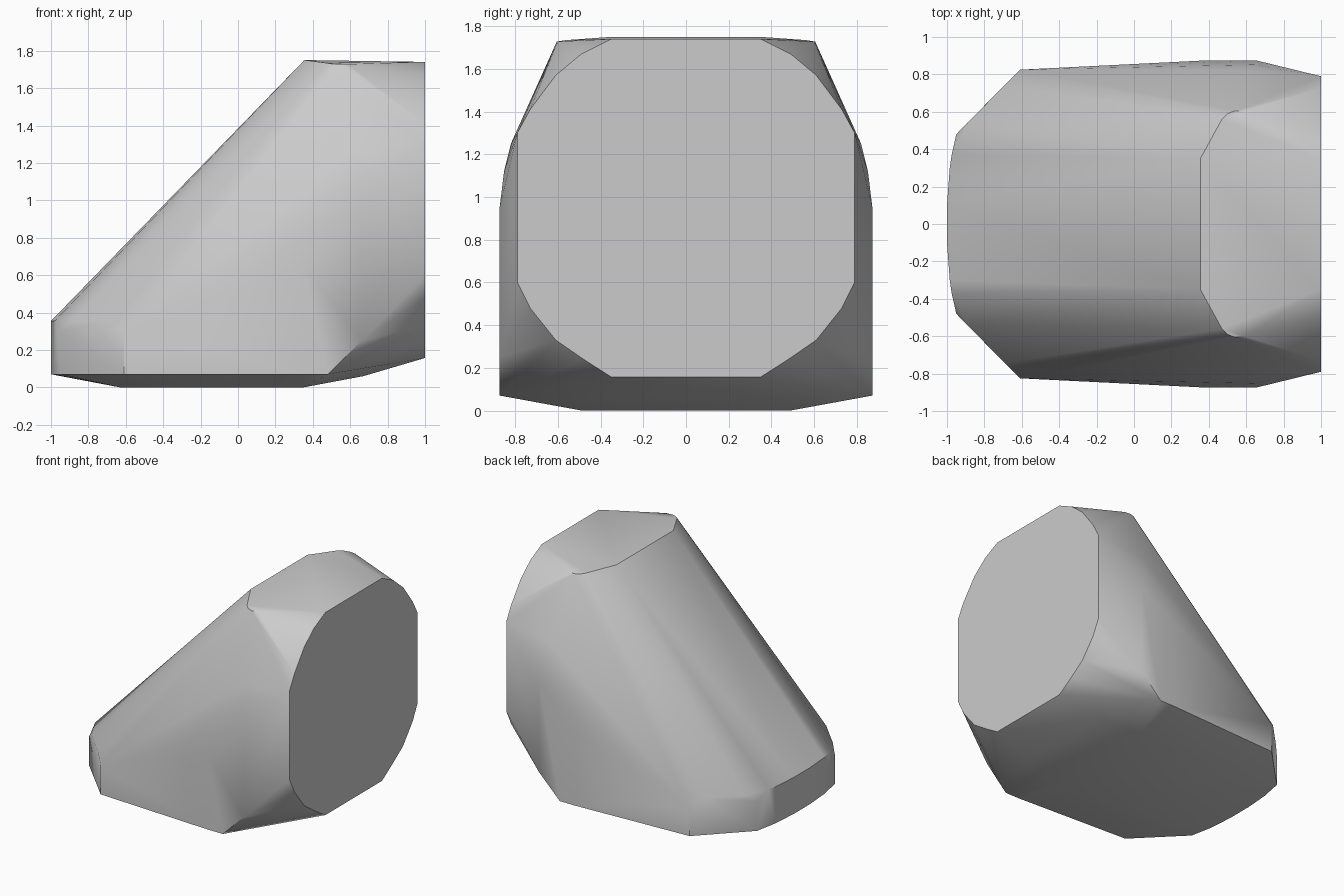
import bpy
import bmesh
from math import radians

cube = bpy.data.objects.get("Cube")
if cube:
    bpy.data.objects.remove(cube, do_unlink=True)

grey = bpy.data.materials.new("plain_grey")
grey.use_nodes = True
colour = (0.6, 0.6, 0.6, 1)
grey.diffuse_color = colour
grey.node_tree.nodes["Principled BSDF"].inputs["Base Color"].default_value = colour

# Half of the rounded flat back, as (y, z)
back = [(0.35, 1.74), (0.49, 1.67), (0.61, 1.57), (0.73, 1.41), (0.79, 1.3),
        (0.79, 0.6), (0.73, 0.48), (0.61, 0.33), (0.48, 0.24), (0.35, 0.157)]
points = [(1, y, z) for y, z in back]

# Top plate corners
points += [(0.355, 0.35, 1.75), (0.47, 0.56, 1.735), (0.5, 0.59, 1.73),
           (0.54, 0.605, 1.728), (0.59, 0.6, 1.728)]

# Widest part of the flank
points += [(0.48, 0.873, 0.07), (0.35, 0.873, 0.07), (0.35, 0.873, 0.65),
           (0.66, 0.873, 0.95), (0.64, 0.852, 1.12), (0.61, 0.82, 1.25),
           (0.66, 0.873, 0.25)]

# Bowed nose wall: lower rim and upper rim
nose = [(-1, 0.1, 0.355), (-0.985, 0.3, 0.355), (-0.95, 0.48, 0.3),
        (-0.61, 0.825, 0.3)]
for x, y, top in nose:
    points += [(x, y, 0.07), (x, y, top)]
points += [(-0.975, 0.37, 0.36), (-0.89, 0.54, 0.355), (-0.69, 0.745, 0.355)]

# Shallow raised rim around the flat base
points += [(-0.63, 0.35, 0), (-0.4, 0.49, 0), (0.35, 0.49, 0),
           (0.67, 0.4, 0.06)]

# Wrap both mirrored halves in one convex shell
bm = bmesh.new()
for x, y, z in points:
    for side in (1, -1):
        bm.verts.new((x, side * y, z))
result = bmesh.ops.convex_hull(bm, input=bm.verts)
loose = [v for v in bm.verts if not v.link_faces]
bmesh.ops.delete(bm, geom=loose, context='VERTS')
bmesh.ops.dissolve_limit(bm, angle_limit=radians(0.5), verts=bm.verts, edges=bm.edges)
bmesh.ops.recalc_face_normals(bm, faces=bm.faces)

mesh = bpy.data.meshes.new("faceted_block")
bm.to_mesh(mesh)
bm.free()
mesh.materials.append(grey)
block = bpy.data.objects.new("faceted_block", mesh)
bpy.context.collection.objects.link(block)
bpy.ops.object.select_all(action='DESELECT')
block.select_set(True)
bpy.context.view_layer.objects.active = block
bpy.ops.object.shade_smooth_by_angle(angle=radians(38))
